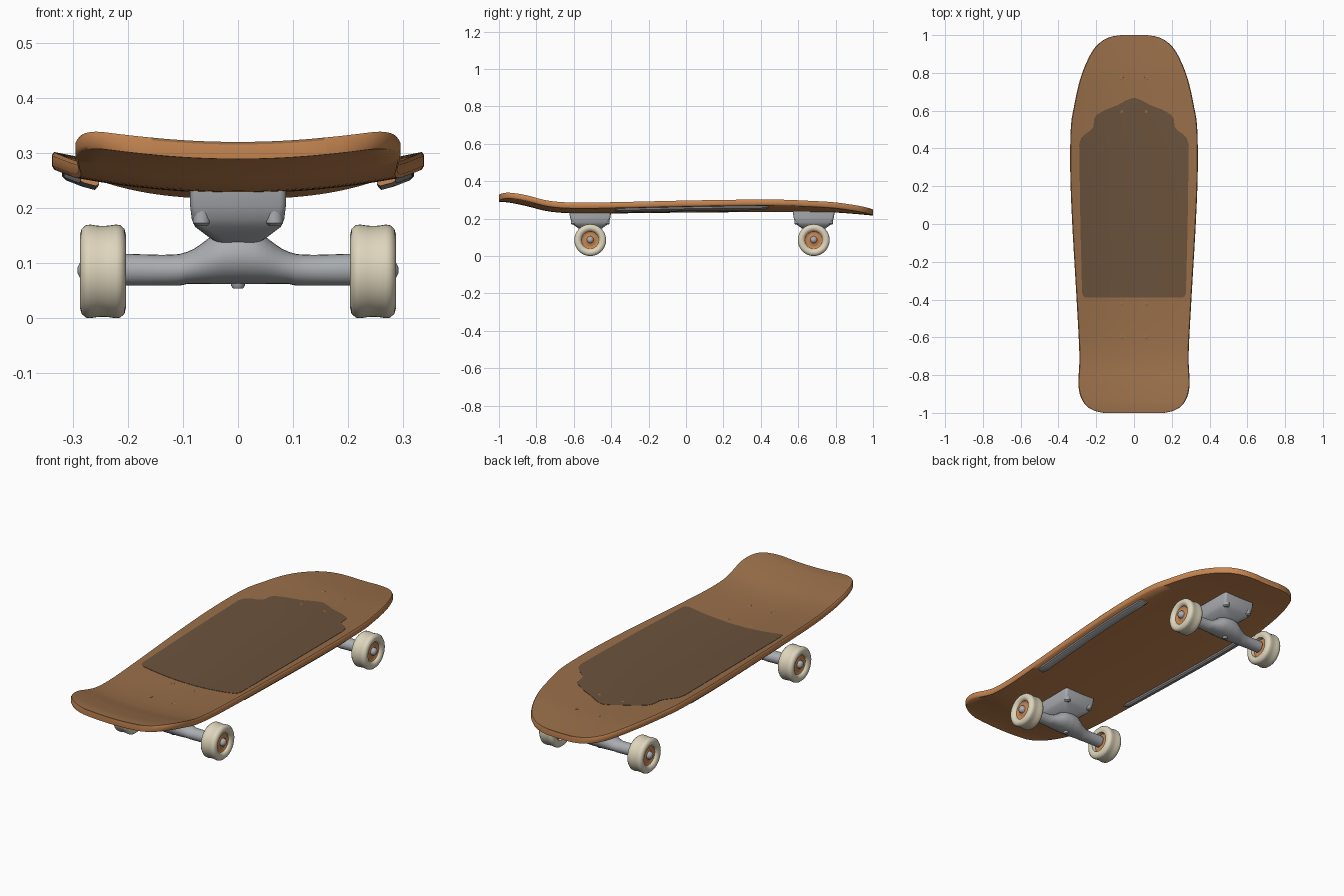
import bpy, bmesh, math
from mathutils import Vector

if "Cube" in bpy.data.objects:
    bpy.data.objects.remove(bpy.data.objects["Cube"])


def material(name, srgb):
    m = bpy.data.materials.new(name)
    m.diffuse_color = [(c / 255 / 12.92 if c < 11 else ((c / 255 + 0.055) / 1.055) ** 2.4) for c in srgb] + [1]
    m.use_nodes = True
    m.node_tree.nodes["Principled BSDF"].inputs["Base Color"].default_value = m.diffuse_color
    return m


WOOD = material("wood_top", (152, 110, 73))
EDGE = material("orange_wood", (200, 135, 82))
GRIP = material("grip_brown", (107, 82, 60))
METAL = material("metal_grey", (170, 173, 177))
CREAM = material("wheel_cream", (222, 213, 188))
RAIL = material("rail_grey", (135, 135, 137))


def skin(name, rings, mats, pick=None, angle=40):
    """Bridge a list of equal-length closed rings and cap both ends."""
    bm = bmesh.new()
    loops = [[bm.verts.new(p) for p in r] for r in rings]
    n = len(rings[0])
    for a, b in zip(loops, loops[1:]):
        for j in range(n):
            f = bm.faces.new((a[j], a[(j + 1) % n], b[(j + 1) % n], b[j]))
            f.material_index = pick(j) if pick else 0
    for cap in (loops[0], loops[-1]):
        bm.faces.new(cap).material_index = pick(-1) if pick else 0
    bmesh.ops.remove_doubles(bm, verts=bm.verts, dist=1e-5)
    bmesh.ops.recalc_face_normals(bm, faces=bm.faces)
    me = bpy.data.meshes.new(name)
    bm.to_mesh(me)
    bm.free()
    ob = bpy.data.objects.new(name, me)
    bpy.context.collection.objects.link(ob)
    for m in mats:
        me.materials.append(m)
    bpy.ops.object.select_all(action='DESELECT')
    ob.select_set(True)
    bpy.context.view_layer.objects.active = ob
    bpy.ops.object.shade_smooth_by_angle(angle=math.radians(angle))
    return ob


def lathe(name, profile, centre, mat, axis=(1, 0, 0), seg=40):
    """Revolve (distance, radius) pairs about an axis through centre."""
    rot = Vector((0, 0, 1)).rotation_difference(Vector(axis)).to_matrix()
    rings = []
    for d, r in profile:
        r = max(r, 0.0005)
        rings.append([Vector(centre) + rot @ Vector((r * math.cos(t), r * math.sin(t), d))
                      for t in (2 * math.pi * k / seg for k in range(seg))])
    return skin(name, rings, [mat])


def curve(pts):
    """Smooth interpolation through (position, value) pairs."""
    n = len(pts)

    def slope(i):
        a, b = pts[max(i - 1, 0)], pts[min(i + 1, n - 1)]
        return (b[1] - a[1]) / (b[0] - a[0])

    def f(x):
        i = 0
        while i < n - 2 and x > pts[i + 1][0]:
            i += 1
        (x0, v0), (x1, v1) = pts[i], pts[i + 1]
        h = x1 - x0
        t = min(max((x - x0) / h, 0), 1)
        return ((2 * t**3 - 3 * t**2 + 1) * v0 + (t**3 - 2 * t**2 + t) * h * slope(i)
                + (3 * t**2 - 2 * t**3) * v1 + (t**3 - t**2) * h * slope(i + 1))
    return f


# Deck shape: half width and centre-line height along y
half_width = curve([(-1, .16), (-.99, .205), (-.965, .25), (-.92, .28), (-.86, .294), (-.8, .293), (-.7, .289),
                    (-.4, .304), (0, .327), (.25, .337), (.45, .337), (.55, .331), (.62, .318), (.7, .302),
                    (.77, .284), (.85, .254), (.93, .21), (.975, .16), (.993, .115), (1, .07)])
centre_z = curve([(-1, .32), (-.95, .317), (-.85, .297), (-.75, .272), (-.65, .261), (-.5, .258), (0, .263),
                  (.45, .266), (.65, .265), (.8, .263), (.9, .256), (1, .247)])
THICK = 0.031


def top_z(x, y):
    return centre_z(y) + 0.32 * x * x


COLS = 16


def slab_rings(ys, width, lift, thick, rnd):
    rings = []
    for i, y in enumerate(ys):
        end = i in (0, len(ys) - 1)
        w = width(y)
        t, e = (thick * .7, thick * .15) if end and rnd else (thick, 0)
        xs = [(w - rnd) * (2 * k / COLS - 1) for k in range(COLS + 1)]
        ring = [(x, y, top_z(x, y) + lift - e) for x in xs]
        ring += [(w, y, top_z(w, y) + lift - e - t * f) for f in (.2, .8)]
        ring += [(x, y, top_z(x, y) + lift - e - t) for x in reversed(xs)]
        ring += [(-w, y, top_z(w, y) + lift - e - t * f) for f in (.8, .2)]
        rings.append(ring)
    return rings


ys = [math.sin(math.pi / 2 * (2 * k / 90 - 1)) for k in range(91)]
skin("deck", slab_rings(ys, half_width, 0, THICK, .004), [WOOD, EDGE], lambda j: 0 if 0 <= j < COLS else 1, 50)

# Dark grip panel, a thin plate following the deck
GRIP_PTS = [(-.39, .255), (-.383, .268), (-.365, .275), (0, .284), (.42, .29), (.455, .28), (.475, .26), (.495, .23),
            (.515, .215), (.56, .21), (.58, .195), (.605, .15), (.63, .085), (.655, .04), (.668, .005)]


def grip_width(y):
    for (a, u), (b, v) in zip(GRIP_PTS, GRIP_PTS[1:]):
        if y <= b:
            return u + (v - u) * (y - a) / (b - a)
    return GRIP_PTS[-1][1]


gy = sorted({p[0] for p in GRIP_PTS} | {-.35 + .04 * k for k in range(19)})
skin("grip_panel", slab_rings(gy, grip_width, .0015, .003, 0), [GRIP])

# Grey rails under both edges, with wood-coloured ends
for side, label in ((1, "right"), (-1, "left")):
    rings = []
    for k in range(25):
        y = -.38 + .82 * k / 24
        c = half_width(y) - .036
        d = .008 if k in (0, 24) else .016
        a, b = c - .017, c + .017
        za, zb = top_z(a, y) - THICK, top_z(b, y) - THICK
        rings.append([(side * x, y, z) for x, z in
                      ((a, za + .004), (b, zb + .004), (b, zb - d * .6), (b - .006, zb - d),
                       (a + .006, za - d), (a, za - d * .6))])
    skin("rail_" + label, rings, [RAIL, EDGE], lambda j: 1 if j < 0 else 0)


def rounded_rect(hx, hy, z, yc, r):
    pts = []
    for q, (sx, sy) in enumerate(((1, 1), (-1, 1), (-1, -1), (1, -1))):
        for s in range(5):
            t = math.pi / 2 * (q + s / 4)
            pts.append((sx * (hx - r) + r * math.cos(t), yc + sy * (hy - r) + r * math.sin(t), z))
    return pts


# Trucks, wheels and hardware
AXLE_Z = .087
WHEEL = [(.232, 0), (.232, .046), (.208, .05), (.203, .064), (.206, .077), (.214, .084), (.222, .085), (.235, .083),
         (.245, .0825), (.256, .083), (.268, .085), (.276, .084), (.284, .077), (.287, .066), (.283, .054),
         (.274, .047), (.262, .046), (.262, 0)]
HUB = [(.225, 0), (.225, .047), (.272, .047), (.268, .04), (.268, .028), (.272, .022), (.272, 0)]
NUT = [(.255, .019), (.279, .019), (.287, .014), (.291, .006), (.291, 0)]

for yc, label in ((-.512, "front"), (.683, "back")):
    # Base plate with tapering pivot below it
    skin("base_plate_" + label, [rounded_rect(hx, hy, z, yc, r) for hx, hy, z, r in
         ((.088, .112, .238, .012), (.087, .108, .205, .012), (.084, .098, .18, .014), (.078, .088, .166, .018),
          (.05, .06, .145, .022), (.015, .035, .124, .014))], [METAL])
    # Hanger: elliptical sections along x, thick in the middle
    rings = []
    top = curve([(0, .165), (.03, .16), (.055, .144), (.08, .126), (.11, .116), (.21, .117)])
    deep = curve([(0, .06), (.04, .056), (.08, .042), (.12, .032), (.21, .029)])
    for k in range(33):
        x = -.212 + .424 * k / 32
        zt, zb, dy = top(abs(x)), .059 + .003 * (abs(x) < .1), deep(abs(x))
        rings.append([(x, yc + dy * math.cos(t), (zt + zb) / 2 + (zt - zb) / 2 * math.sin(t))
                      for t in (2 * math.pi * s / 24 for s in range(24))])
    skin("hanger_" + label, rings, [METAL])
    # Kingpin end below the hanger
    lathe("kingpin_" + label, [(0, .013), (.1, .013), (.106, .009), (.106, 0)], (0, yc, .16), METAL, (0, 0, -1), 16)
    for sx in (1, -1):
        s = "right" if sx > 0 else "left"
        ax = (sx, 0, 0)
        lathe(f"wheel_{label}_{s}", WHEEL, (0, yc, .085), CREAM, ax, 48)
        lathe(f"hub_{label}_{s}", HUB, (0, yc, .085), EDGE, ax)
        lathe(f"axle_nut_{label}_{s}", NUT, (0, yc, AXLE_Z), METAL, ax, 20)
        # Mounting bolts: nuts under the plate, heads on the deck
        for sy in (1, -1):
            x, y = sx * .066, yc + sy * .088
            n = f"{label}_{s}_{'a' if sy > 0 else 'b'}"
            lathe("mount_nut_" + n, [(0, .016), (.022, .016), (.027, .01), (.027, 0)],
                  (x, y, .195), METAL, (0, 0, -1), 12)
            lathe("mount_head_" + n, [(-.005, .012), (.0005, .011), (.002, .005), (.002, 0)],
                  (x, y, top_z(x, y)), WOOD, (0, 0, 1), 14)
